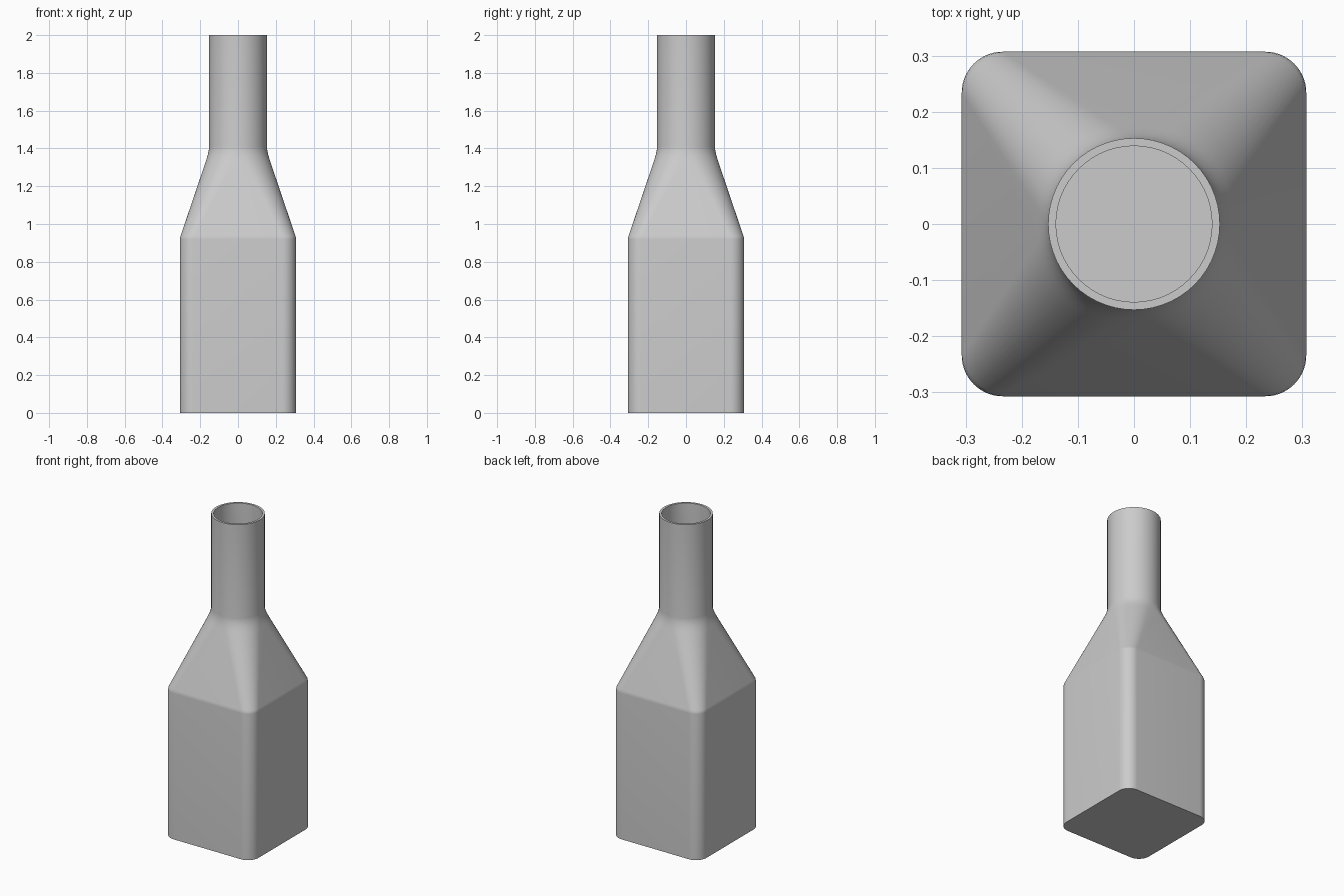
import bpy, bmesh
from math import sin, cos, pi, radians

# Remove the default cube
cube = bpy.data.objects.get("Cube")
if cube:
    bpy.data.objects.remove(cube, do_unlink=True)

BODY, CORNER, NECK, WALL = 0.307, 0.073, 0.153, 0.014
STEPS = 14  # segments per rounded corner

grey = bpy.data.materials.new("plain grey")
grey.use_nodes = True
colour = (0.6, 0.6, 0.6, 1)
grey.diffuse_color = colour
grey.node_tree.nodes["Principled BSDF"].inputs["Base Color"].default_value = colour

# Outer profile: height and half width
profile = [(0, BODY), (0.92, BODY), (0.93, 0.306), (0.94, 0.303),
           (1.33, 0.171), (1.35, 0.1645), (1.37, 0.159), (1.39, 0.155),
           (1.41, NECK), (2, NECK)]


def ring(bm, z, half, inset=0):
    """Rounded square whose corners grow until it becomes a circle at the neck."""
    blend = (BODY - half) / (BODY - NECK)
    radius = CORNER + (NECK - CORNER) * blend
    centre = half - radius
    verts = []
    for quarter in range(4):
        mid = (quarter + 0.5) * pi / 2
        cx = centre * (1 if cos(mid) > 0 else -1)
        cy = centre * (1 if sin(mid) > 0 else -1)
        for i in range(STEPS + 1):
            a = (quarter + i / STEPS) * pi / 2
            r = radius - inset
            verts.append(bm.verts.new((cx + r * cos(a), cy + r * sin(a), z)))
    return verts


# Outer wall upwards, then rim, then inner wall down to the inside floor
bm = bmesh.new()
rings = [ring(bm, z, h) for z, h in profile]
rings += [ring(bm, max(z, WALL), h, WALL) for z, h in reversed(profile)]
for low, high in zip(rings, rings[1:]):
    for i in range(len(low)):
        j = (i + 1) % len(low)
        bm.faces.new((low[i], low[j], high[j], high[i]))
bm.faces.new(list(reversed(rings[0])))
bm.faces.new(rings[-1])
bmesh.ops.remove_doubles(bm, verts=bm.verts, dist=0.0001)
bmesh.ops.recalc_face_normals(bm, faces=bm.faces)

mesh = bpy.data.meshes.new("bottle")
bm.to_mesh(mesh)
bm.free()
mesh.materials.append(grey)
bottle = bpy.data.objects.new("bottle", mesh)
bpy.context.collection.objects.link(bottle)

# Smooth sides with crisp rim and base
bpy.ops.object.select_all(action="DESELECT")
bottle.select_set(True)
bpy.context.view_layer.objects.active = bottle
bpy.ops.object.shade_smooth_by_angle(angle=radians(35))
